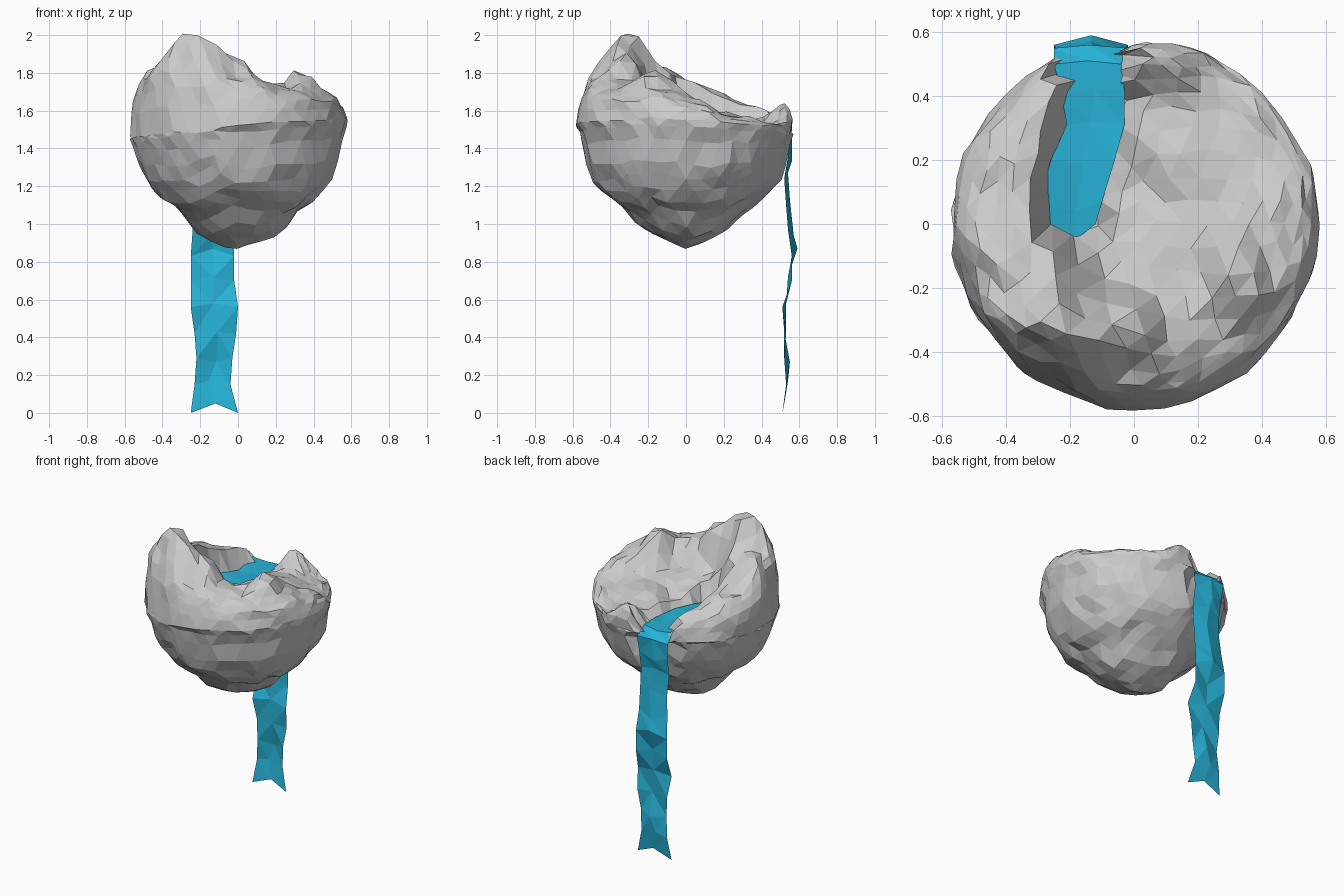
import bpy, bmesh, random
from math import hypot
from mathutils import Vector, noise

if "Cube" in bpy.data.objects:
    bpy.data.objects.remove(bpy.data.objects["Cube"])

random.seed(4)

# Height control points (x, y, z) for the sculpted top
TOP = [(-.25, -.31, 2.04), (-.12, -.32, 1.96), (0, -.33, 1.89), (.15, -.31, 1.73),
       (.33, -.17, 1.84), (.45, -.1, 1.69), (.54, 0, 1.65), (.45, .3, 1.56),
       (.25, .42, 1.53), (.08, .53, 1.69), (.05, .42, 1.54), (0, .1, 1.53),
       (.22, .1, 1.58), (.12, -.12, 1.59), (-.08, -.13, 1.59), (-.36, -.13, 1.83),
       (-.38, .02, 1.76), (-.37, .18, 1.69), (-.33, .33, 1.64), (-.27, .44, 1.59),
       (-.46, -.15, 1.82), (-.48, .12, 1.68), (-.38, .4, 1.58), (-.3, -.45, 1.82),
       (0, -.5, 1.74), (.3, -.42, 1.70), (.45, -.3, 1.69)]
# Underside profile (radius, z), pointed at the bottom
UNDER = [(0, .865), (.13, .92), (.22, .96), (.30, 1.05), (.40, 1.13),
         (.48, 1.22), (.53, 1.33), (.56, 1.43), (.60, 1.54)]
RIM_Z = 1.5


def top_height(x, y):
    """Inverse distance blend of the control points."""
    total = weight = 0
    for px, py, pz in TOP:
        w = 1 / (hypot(x - px, y - py) ** 3.5 + 1e-4)
        total += w * pz
        weight += w
    return total / weight


def under_height(r):
    for (r0, z0), (r1, z1) in zip(UNDER, UNDER[1:]):
        if r <= r1:
            return z0 + (z1 - z0) * (r - r0) / (r1 - r0)
    return UNDER[-1][1]


def stream_centre(y):
    """Middle of the stream channel at depth y."""
    return -.20 + .08 * min(1, max(0, y / .3))


def finish(bm, name):
    mesh = bpy.data.meshes.new(name)
    bm.to_mesh(mesh)
    bm.free()
    obj = bpy.data.objects.new(name, mesh)
    bpy.context.collection.objects.link(obj)
    return obj


# Floating rock: icosphere shaped by the height fields, flat facets
bm = bmesh.new()
bmesh.ops.create_icosphere(bm, subdivisions=4, radius=1)
for v in bm.verts:
    n = v.co.copy()
    jitter = noise.noise_vector(n * 4)
    radius = .571 + .01 * noise.noise(n * 3)
    x, y = n.x * radius, n.y * radius
    z = RIM_Z + .05 * n.x - .02 * n.y
    if n.z > 0:
        t = min(1, n.z / .62)
        z += (top_height(x, y) - z) * t * (2 - t)
    else:
        t = min(1, -n.z / .36)
        z += (under_height(hypot(x, y)) - z) * t
        z += .025 * noise.noise(n * 2.5) * t * min(1, hypot(x, y) / .15)
    # stream channel and the notch where it spills over
    off = abs(x - stream_centre(y))
    if n.z > -.05 and off < .105 and y > -.05:
        z = min(z, 1.465)
    if off < .12 and y > 0:
        y = min(y, .525)
    v.co = Vector((x, y, z)) + jitter * .018
    v.co += Vector((random.uniform(-1, 1) for _ in range(3))) * .008
finish(bm, "floating_rock")

# Water ribbon rows: left x, right x, edge y, middle y, edge z, middle z
ROWS = [(-.285, -.12, .00, -.06, 1.50, 1.49), (-.30, -.10, .07, .04, 1.51, 1.50),
        (-.26, -.06, .20, .19, 1.52, 1.51), (-.21, -.03, .31, .32, 1.51, 1.51),
        (-.23, -.03, .42, .42, 1.52, 1.51), (-.25, -.04, .50, .51, 1.52, 1.51),
        (-.25, -.02, .55, .56, 1.46, 1.47), (-.24, -.03, .54, .56, 1.36, 1.33),
        (-.24, -.03, .52, .54, 1.24, 1.27), (-.23, -.03, .53, .55, 1.10, 1.13),
        (-.24, -.03, .54, .57, .97, .94), (-.25, -.02, .56, .59, .83, .87),
        (-.25, -.02, .56, .54, .70, .72), (-.25, .00, .51, .53, .56, .58),
        (-.23, -.01, .53, .52, .42, .43), (-.22, -.03, .52, .55, .29, .27),
        (-.23, -.04, .53, .54, .15, .17), (-.25, .00, .51, .52, .00, .05)]
bm = bmesh.new()
grid = []
for xl, xr, ye, ym, ze, zm in ROWS:
    mid = (xl + xr) / 2 + random.uniform(-.02, .02)
    grid.append([bm.verts.new(p) for p in
                 ((xl, ye, ze), (mid, ym, zm), (xr, ye, ze))])
for a, b in zip(grid, grid[1:]):
    for i in range(2):
        bm.faces.new((a[i], b[i], b[i + 1], a[i + 1]))
bmesh.ops.triangulate(bm, faces=bm.faces[:])
water = finish(bm, "waterfall")

blue = bpy.data.materials.new("water_blue")
blue.diffuse_color = (.02, .45, .68, 1)
blue.use_nodes = True
blue.node_tree.nodes["Principled BSDF"].inputs["Base Color"].default_value = blue.diffuse_color
water.data.materials.append(blue)
